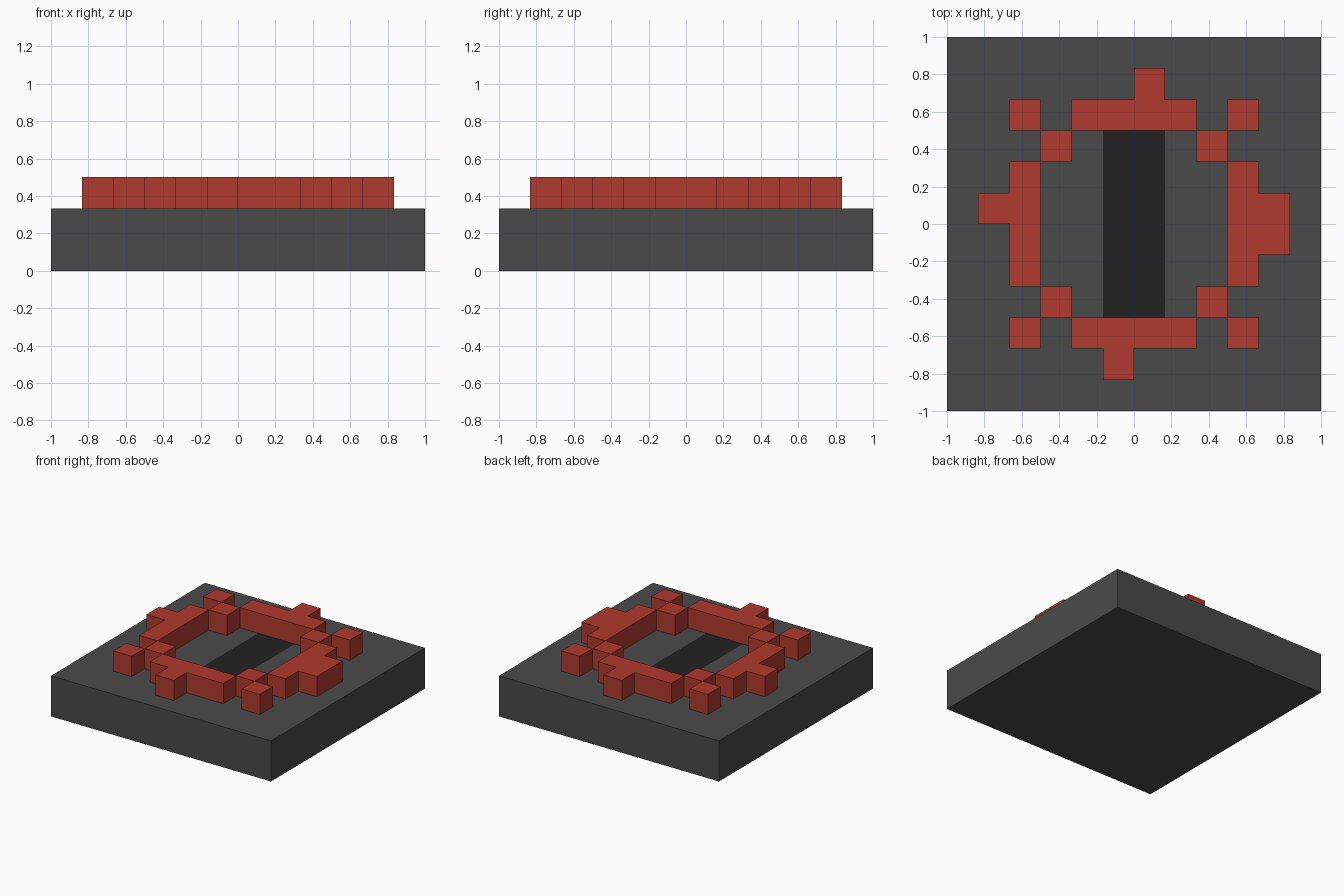
import bpy, bmesh
from mathutils import Matrix, Vector
from math import radians

if "Cube" in bpy.data.objects:
    bpy.data.objects.remove(bpy.data.objects["Cube"])

CELL = 1 / 6          # size of one block cell
SLAB_TOP = 2 * CELL


def material(name, srgb):
    """Flat colour given as sRGB bytes."""
    lin = [((c / 255 + 0.055) / 1.055) ** 2.4 for c in srgb]
    mat = bpy.data.materials.new(name)
    mat.use_nodes = True
    mat.diffuse_color = (*lin, 1)
    bsdf = mat.node_tree.nodes["Principled BSDF"]
    bsdf.inputs["Base Color"].default_value = (*lin, 1)
    return mat


grey = material("slab grey", (74, 74, 74))
dark = material("slot dark grey", (34, 34, 34))
red = material("block red", (176, 58, 46))


def finish(name, bm, *mats):
    bmesh.ops.recalc_face_normals(bm, faces=bm.faces)
    mesh = bpy.data.meshes.new(name)
    bm.to_mesh(mesh)
    bm.free()
    for m in mats:
        mesh.materials.append(m)
    obj = bpy.data.objects.new(name, mesh)
    bpy.context.collection.objects.link(obj)


def block(name, outline, angle=0):
    """Raise an outline, in cells, one cell above the slab and turn it."""
    bm = bmesh.new()
    base = bm.faces.new([bm.verts.new((x * CELL, y * CELL, SLAB_TOP)) for x, y in outline])
    top = bmesh.ops.extrude_face_region(bm, geom=[base], use_keep_orig=True)["geom"]
    verts = [v for v in top if isinstance(v, bmesh.types.BMVert)]
    bmesh.ops.translate(bm, verts=verts, vec=(0, 0, CELL))
    bm.transform(Matrix.Rotation(radians(angle), 4, "Z"))
    finish(name, bm, red)


# Slab, with a flush dark strip cut into its top face
bm = bmesh.new()
bmesh.ops.create_cube(bm, size=2)
bmesh.ops.scale(bm, verts=bm.verts, vec=(1, 1, SLAB_TOP / 2))
bmesh.ops.translate(bm, verts=bm.verts, vec=(0, 0, SLAB_TOP / 2))
for axis, half in (((1, 0, 0), CELL), ((0, 1, 0), 3 * CELL)):
    for side in (-1, 1):
        top = [f for f in bm.faces if f.normal.z > 0.9]
        edges = {e for f in top for e in f.edges}
        verts = {v for f in top for v in f.verts}
        bmesh.ops.bisect_plane(bm, geom=[*top, *edges, *verts],
                               plane_co=Vector(axis) * half * side, plane_no=axis)
        bm.normal_update()
for f in bm.faces:
    c = f.calc_center_median()
    if f.normal.z > 0.9 and abs(c.x) < CELL and abs(c.y) < 3 * CELL:
        f.material_index = 1
finish("slab", bm, grey, dark)

# Four bars around the strip, each with an outward knob
for name, angle, start in (("back_bar", 0, 0), ("right_bar", 90, 0),
                           ("front_bar", 180, 0), ("left_bar", -90, -1)):
    block(name, [(-2, 3), (2, 3), (2, 4), (1, 4), (1, 5),
                 (start, 5), (start, 4), (-2, 4)], angle)

# Diagonal pairs of single blocks at the corners
for corner, angle in (("back_left", 0), ("back_right", 90),
                      ("front_right", 180), ("front_left", 270)):
    for part, n in (("inner_block", 2), ("outer_block", 3)):
        block(f"{corner}_{part}", [(n, n), (n + 1, n), (n + 1, n + 1), (n, n + 1)], angle)
